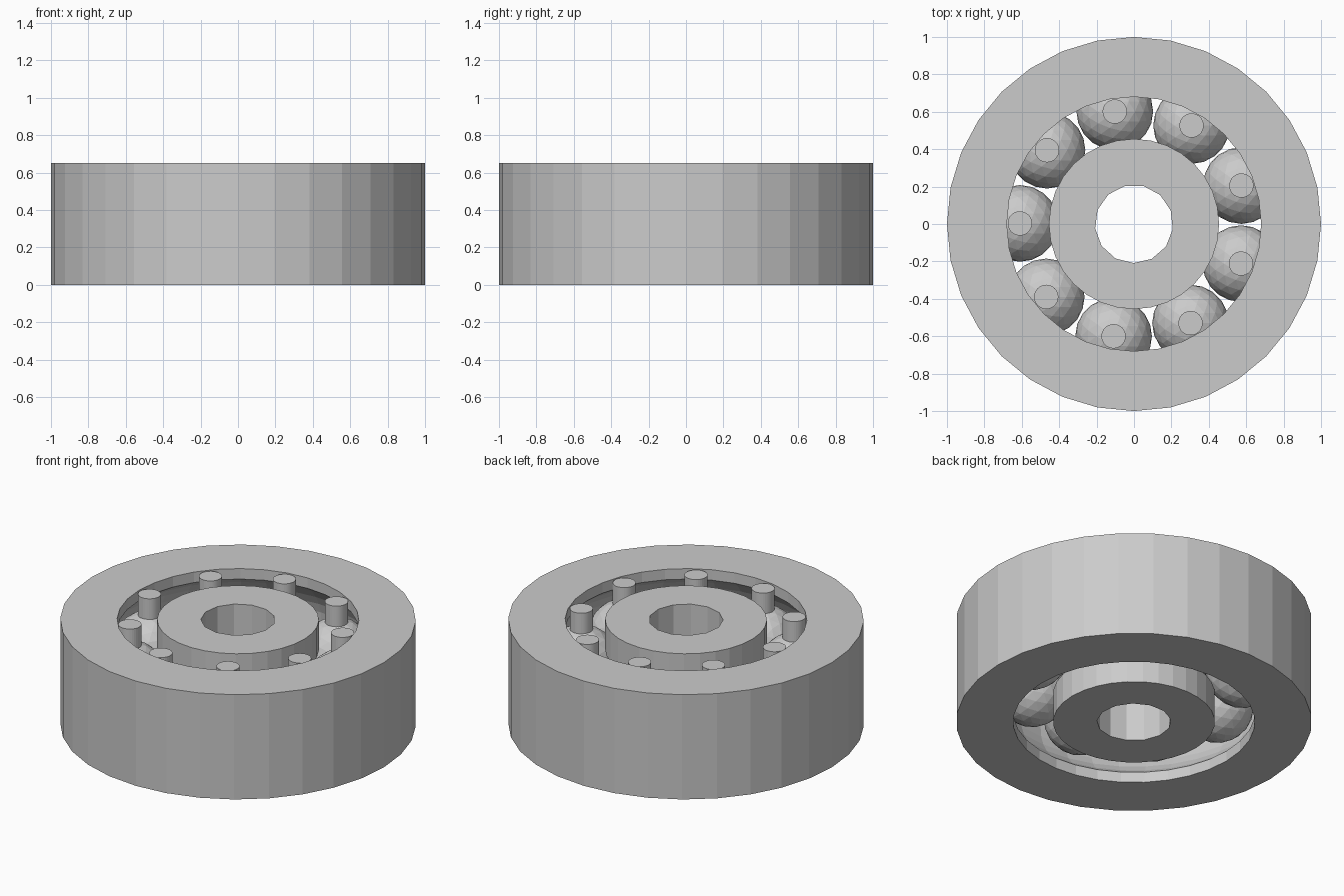
import bpy, bmesh, math
from mathutils import Matrix

if "Cube" in bpy.data.objects:
    bpy.data.objects.remove(bpy.data.objects["Cube"])

H = 0.65            # bearing height
MID = H / 2         # height of the ball centres
PITCH = 0.61        # radius of the ball circle
BALL_R = 0.205
COUNT = 9

steel = bpy.data.materials.new("light_grey_steel")
steel.diffuse_color = (0.6, 0.6, 0.6, 1)
steel.use_nodes = True
steel.node_tree.nodes["Principled BSDF"].inputs["Base Color"].default_value = steel.diffuse_color


def finish(name, bm):
    bmesh.ops.recalc_face_normals(bm, faces=bm.faces[:])
    me = bpy.data.meshes.new(name)
    bm.to_mesh(me)
    bm.free()
    me.materials.append(steel)
    ob = bpy.data.objects.new(name, me)
    bpy.context.collection.objects.link(ob)
    return ob


def revolve(name, profile, sides, closed):
    """Revolve (radius, z) points; an open profile gets flat end caps."""
    bm = bmesh.new()
    rows = []
    for i in range(sides):
        a = 2 * math.pi * i / sides
        rows.append([bm.verts.new((r * math.cos(a), r * math.sin(a), z)) for r, z in profile])
    n = len(profile)
    for i in range(sides):
        p, q = rows[i], rows[(i + 1) % sides]
        for j in range(n if closed else n - 1):
            k = (j + 1) % n
            bm.faces.new((p[j], q[j], q[k], p[k]))
    if not closed:
        bm.faces.new([row[0] for row in rows])
        bm.faces.new([row[-1] for row in rows])
    return finish(name, bm)


def groove(edge_r, depth_r, half_h, steps=10):
    """Circular arc from the bottom lip to the top lip of a ball track."""
    d = abs(depth_r - edge_r)
    rad = (half_h ** 2 + d ** 2) / (2 * d)
    sign = 1 if depth_r > edge_r else -1
    centre = depth_r - sign * rad
    amax = math.atan2(half_h, rad - d)
    return [(centre + sign * rad * math.cos(a), MID + rad * math.sin(a))
            for a in (-amax + 2 * amax * i / steps for i in range(steps + 1))]


# outer ring with its ball track
revolve("outer_ring", [(1, H), (1, 0), (0.68, 0)] + groove(0.68, 0.817, 0.26) + [(0.68, H)], 32, True)

# inner ring with its narrower ball track
inner = revolve("inner_ring", [(0.455, 0)] + groove(0.455, 0.403, 0.14, 8) + [(0.455, H)], 32, False)

# thirteen-sided bore cut through the inner ring
bm = bmesh.new()
bmesh.ops.create_cone(bm, cap_ends=True, segments=13, radius1=0.209, radius2=0.209, depth=H + 0.4,
                      matrix=Matrix.Translation((0, 0, MID)))
top = max((v for v in bm.verts), key=lambda v: v.co.x)
turn = math.radians(-7.5) - math.atan2(top.co.y, top.co.x)
bmesh.ops.rotate(bm, verts=bm.verts[:], matrix=Matrix.Rotation(turn, 3, 'Z'))
cutter = finish("bore_cutter", bm)
cutter.hide_render = True
cutter.hide_set(True)
mod = inner.modifiers.new("bore", 'BOOLEAN')
mod.operation = 'DIFFERENCE'
mod.solver = 'EXACT'
mod.object = cutter

# balls, each with a small round peg on top
for i in range(COUNT):
    a = math.radians(19.7 + 40 * i)
    x, y = PITCH * math.cos(a), PITCH * math.sin(a)
    bm = bmesh.new()
    bmesh.ops.create_icosphere(bm, subdivisions=3, radius=BALL_R, matrix=Matrix.Translation((x, y, MID)))
    finish(f"ball_{i + 1}", bm)
    z0, z1 = MID + 0.1, H - 0.005
    bm = bmesh.new()
    bmesh.ops.create_cone(bm, cap_ends=True, segments=32, radius1=0.065, radius2=0.065, depth=z1 - z0,
                          matrix=Matrix.Translation((x, y, (z0 + z1) / 2)))
    finish(f"peg_{i + 1}", bm)
